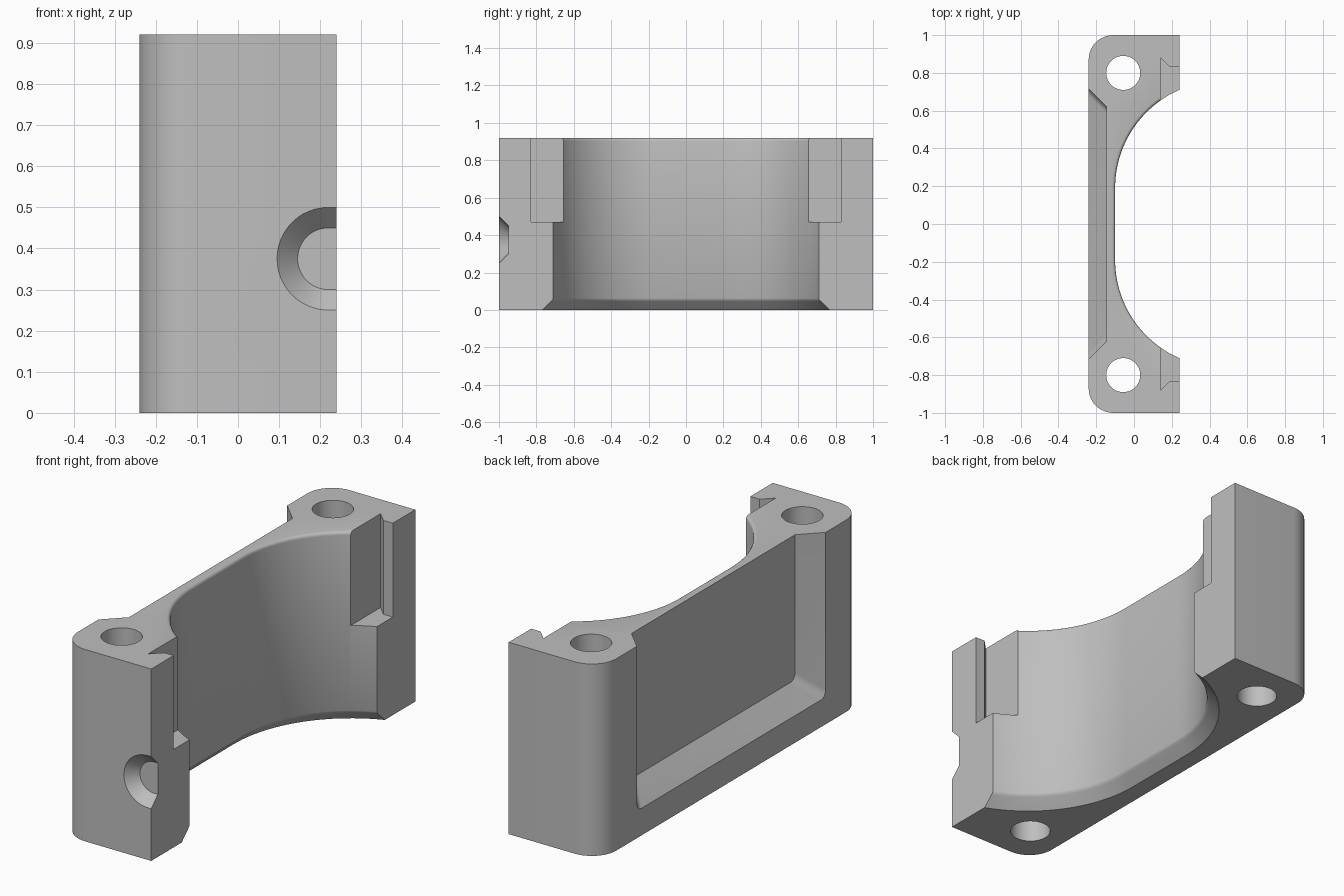
import bpy, bmesh
from math import cos, sin, pi, acos

if "Cube" in bpy.data.objects:
    bpy.data.objects.remove(bpy.data.objects["Cube"])

HALF_X, HEIGHT = 0.24, 0.92

grey = bpy.data.materials.new("plain grey")
grey.diffuse_color = (0.52, 0.52, 0.52, 1)
grey.use_nodes = True
grey.node_tree.nodes["Principled BSDF"].inputs["Base Color"].default_value = grey.diffuse_color


def loft(name, loops):
    """Closed solid through matching loops of points."""
    bm = bmesh.new()
    rings = [[bm.verts.new(p) for p in loop] for loop in loops]
    n = len(rings[0])
    for a, b in zip(rings, rings[1:]):
        for i in range(n):
            j = (i + 1) % n
            bm.faces.new((a[i], a[j], b[j], b[i]))
    bm.faces.new(rings[0])
    bm.faces.new(rings[-1])
    bmesh.ops.recalc_face_normals(bm, faces=bm.faces)
    mesh = bpy.data.meshes.new(name)
    bm.to_mesh(mesh)
    bm.free()
    obj = bpy.data.objects.new(name, mesh)
    bpy.context.collection.objects.link(obj)
    return obj


def prism(name, profile, z0, z1):
    return loft(name, [[(x, y, z) for x, y in profile] for z in (z0, z1)])


def arc(cx, cy, r, start, end, steps):
    return [(cx + r * cos(start + (end - start) * i / steps),
             cy + r * sin(start + (end - start) * i / steps)) for i in range(steps + 1)]


# Block with two rounded rear corners
CORNER = 0.13
rear = arc(CORNER - HALF_X, 1 - CORNER, CORNER, pi / 2, pi, 12)
half = [(HALF_X, 1)] + rear
block = prism("bearing_bracket", half + [(x, -y) for x, y in reversed(half)], 0, HEIGHT)
block.data.materials.append(grey)
cutters = []

# Bearing cradle: flat wall running into two arcs, chamfered below, rounded above
WALL, BEND_Y, RADIUS = -0.10, 0.19, 0.568


def cradle_loop(z, grow):
    r, cx = RADIUS + grow, WALL + RADIUS
    side = arc(cx, BEND_Y, r, acos((0.3 - cx) / r), pi, 28)
    return [(x, y, z) for x, y in side + [(x, -y) for x, y in reversed(side)]]


levels = [(-0.02, 0.075), (0.035, 0.02), (0.045, 0.011), (0.052, 0.004), (0.062, 0)]
FILLET = 0.016
for i in range(5):
    a = i * pi / 8
    levels.append((HEIGHT - FILLET + FILLET * sin(a), FILLET * (1 - cos(a))))
levels.append((HEIGHT + 0.02, FILLET))
cutters.append(loft("cradle_cutter", [cradle_loop(z, g) for z, g in levels]))

# Locating notches and bolt holes at both ends
notch = [(0.14, 0.5), (0.14, 0.88), (0.19, 0.83), (0.3, 0.83), (0.3, 0.5)]
for s, side in ((1, "back"), (-1, "front")):
    cutters.append(prism(side + "_notch_cutter", [(x, s * y) for x, y in notch], 0.47, 1))
    hole = arc(-0.057, s * 0.80, 0.09, 0, 2 * pi, 48)[:-1]
    cutters.append(prism(side + "_hole_cutter", hole, -0.1, 1))


# Rear pocket with sloping sides, open at the top
def pocket_loop(x, depth):
    r, y, z = 0.035, 0.715 - depth, 0.13 + depth
    side = [(y, 1)] + arc(y - r, z + r, r, 0, -pi / 2, 8)
    return [(x, a, b) for a, b in side + [(-a, b) for a, b in reversed(side)]]


cutters.append(loft("pocket_cutter", [pocket_loop(-0.26, -0.02), pocket_loop(-0.145, 0.095)]))


# Half countersink on the front end
def sink_loop(y, r):
    profile = [(0.3, 0.375 + r)] + arc(0.22, 0.375, r, pi / 2, 3 * pi / 2, 24) + [(0.3, 0.375 - r)]
    return [(x, y, z) for x, z in profile]


cutters.append(loft("countersink_cutter", [sink_loop(-1.02, 0.145), sink_loop(-0.95, 0.075)]))

# Cut everything out of the block
bpy.context.view_layer.objects.active = block
for cutter in cutters:
    mod = block.modifiers.new(cutter.name, "BOOLEAN")
    mod.operation = "DIFFERENCE"
    mod.solver = "EXACT"
    mod.object = cutter
    bpy.ops.object.modifier_apply(modifier=mod.name)
    bpy.data.objects.remove(cutter)

bpy.ops.object.select_all(action="DESELECT")
block.select_set(True)
bpy.ops.object.shade_smooth_by_angle(angle=pi / 6)
